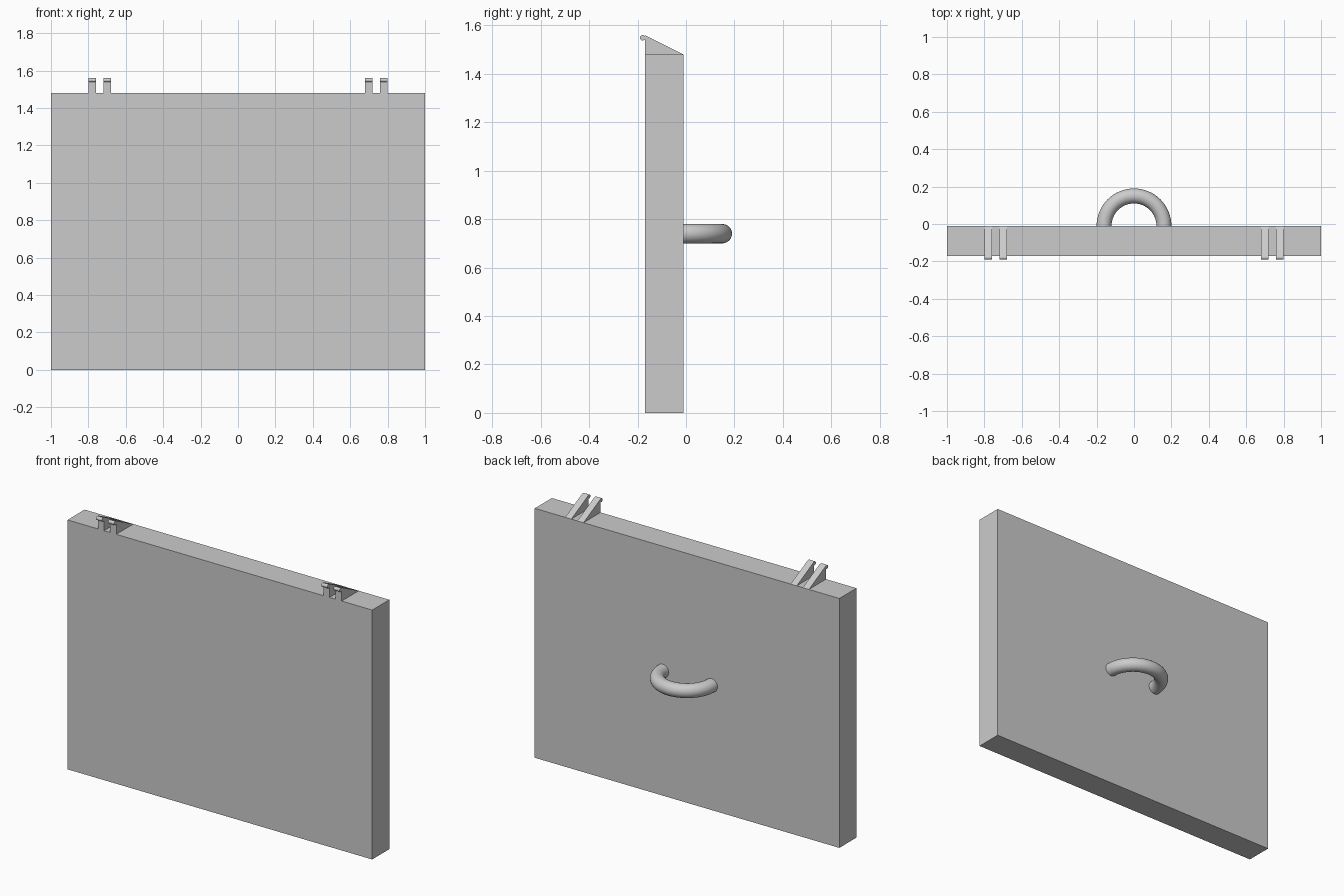
import bpy
import bmesh
from math import pi
from mathutils import Matrix, Vector

cube = bpy.data.objects.get("Cube")
if cube:
    bpy.data.objects.remove(cube, do_unlink=True)

grey = bpy.data.materials.new("light_grey")
grey.use_nodes = True
COLOR = (0.6, 0.6, 0.6, 1)
grey.diffuse_color = COLOR
grey.node_tree.nodes["Principled BSDF"].inputs["Base Color"].default_value = COLOR

BACK, FRONT, TOP = -0.01, -0.17, 1.48


def add_object(name, bm, smooth=False):
    bmesh.ops.recalc_face_normals(bm, faces=bm.faces)
    mesh = bpy.data.meshes.new(name)
    bm.to_mesh(mesh)
    bm.free()
    mesh.materials.append(grey)
    obj = bpy.data.objects.new(name, mesh)
    bpy.context.collection.objects.link(obj)
    if smooth:
        bpy.ops.object.select_all(action="DESELECT")
        obj.select_set(True)
        bpy.context.view_layer.objects.active = obj
        bpy.ops.object.shade_smooth_by_angle(angle=pi / 6)
    return obj


def extrude_profile(bm, points, x0, x1):
    """Extrude a (y, z) outline along x."""
    face = bm.faces.new([bm.verts.new((x0, y, z)) for y, z in points])
    ext = bmesh.ops.extrude_face_region(bm, geom=[face])
    verts = [v for v in ext["geom"] if isinstance(v, bmesh.types.BMVert)]
    bmesh.ops.translate(bm, verts=verts, vec=(x1 - x0, 0, 0))


# Flat slab
bm = bmesh.new()
extrude_profile(bm, [(FRONT, 0), (BACK, 0), (BACK, TOP), (FRONT, TOP)], -1, 1)
add_object("panel", bm)

# Half-ring handle on the back, its ends sunk against the panel
bm = bmesh.new()
center = Vector((0, BACK, 0.74))
ring = bmesh.ops.create_circle(
    bm, cap_ends=True, segments=24, radius=0.04,
    matrix=Matrix.Translation(center + Vector((0.16, 0, 0))) @ Matrix.Rotation(pi / 2, 4, "X"))
bmesh.ops.spin(bm, geom=bm.verts[:] + bm.edges[:] + bm.faces[:], cent=center,
               axis=(0, 0, 1), angle=pi, steps=32)
add_object("handle", bm, smooth=True)

# Two pairs of wedge brackets, each with a small rounded lip at its front
for side, sign in (("right", -1), ("left", 1)):
    for place, x in (("outer", 0.78), ("inner", 0.70)):
        bm = bmesh.new()
        extrude_profile(bm, [(FRONT, TOP), (BACK, TOP), (FRONT, 1.56)],
                        sign * x - 0.02, sign * x + 0.02)
        add_object(f"{side}_{place}_bracket", bm)
        bm = bmesh.new()
        bmesh.ops.create_cone(
            bm, cap_ends=True, segments=20, radius1=0.011, radius2=0.011, depth=0.04,
            matrix=Matrix.Translation((sign * x, FRONT - 0.009, 1.549)) @ Matrix.Rotation(pi / 2, 4, "Y"))
        add_object(f"{side}_{place}_bracket_lip", bm, smooth=True)
